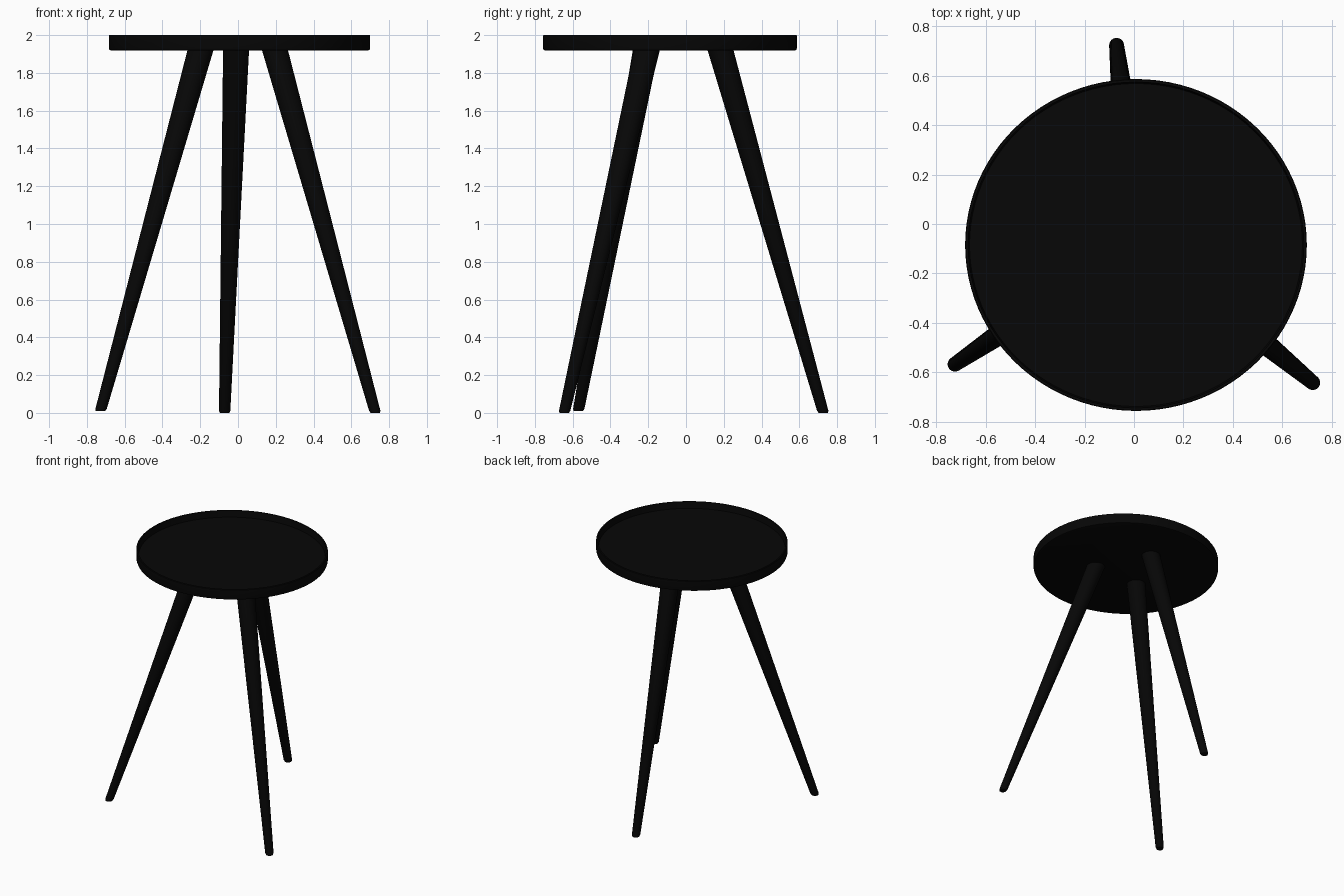
import bpy, bmesh, math
from mathutils import Vector

if "Cube" in bpy.data.objects:
    bpy.data.objects.remove(bpy.data.objects["Cube"])

black = bpy.data.materials.new("black")
black.diffuse_color = (0.002, 0.002, 0.002, 1)
black.use_nodes = True
black.node_tree.nodes["Principled BSDF"].inputs["Base Color"].default_value = black.diffuse_color


def loft(name, rings, n):
    """Skin stacked ellipses (x, y, z, rx, ry) and cap both ends."""
    bm = bmesh.new()
    loops = []
    for x, y, z, rx, ry in rings:
        loops.append([bm.verts.new((x + rx * math.cos(2 * math.pi * i / n),
                                    y + ry * math.sin(2 * math.pi * i / n), z))
                      for i in range(n)])
    for a, b in zip(loops, loops[1:]):
        for i in range(n):
            j = (i + 1) % n
            bm.faces.new((a[i], a[j], b[j], b[i]))
    bm.faces.new(loops[0][::-1])
    bm.faces.new(loops[-1])
    bmesh.ops.recalc_face_normals(bm, faces=bm.faces)
    me = bpy.data.meshes.new(name)
    bm.to_mesh(me)
    bm.free()
    me.materials.append(black)
    ob = bpy.data.objects.new(name, me)
    bpy.context.collection.objects.link(ob)
    bpy.ops.object.select_all(action='DESELECT')
    ob.select_set(True)
    bpy.context.view_layer.objects.active = ob
    bpy.ops.object.shade_smooth_by_angle(angle=math.radians(35))
    return ob


# seat: slightly oval disc, eased lower edge, dished inside a thin rim
seat_profile = [(0.012, 1.918), (0.003, 1.922), (0, 1.931),
                (0, 1.997), (0.003, 2.0), (0.012, 2.0), (0.018, 1.95)]
loft("seat", [(0.008, -0.085, z, 0.692 - d, 0.672 - d) for d, z in seat_profile], 96)

# three splayed tapering legs: foot position, top position
legs = {
    "left_leg": ((-0.728, -0.57, 0.01), (-0.196, -0.211, 1.93)),
    "right_leg": ((0.727, -0.645, 0.0), (0.193, -0.205, 1.93)),
    "back_leg": ((-0.071, 0.727, 0.0), (-0.010, 0.180, 1.93)),
}
for name, (foot, top) in legs.items():
    a, b = Vector(foot), Vector(top)
    rings = []
    for t, r in ((0, 0.025), (0.006, 0.03), (1, 0.069)):
        p = a.lerp(b, t)
        rings.append((p.x, p.y, p.z, r, r))
    loft(name, rings, 32)
